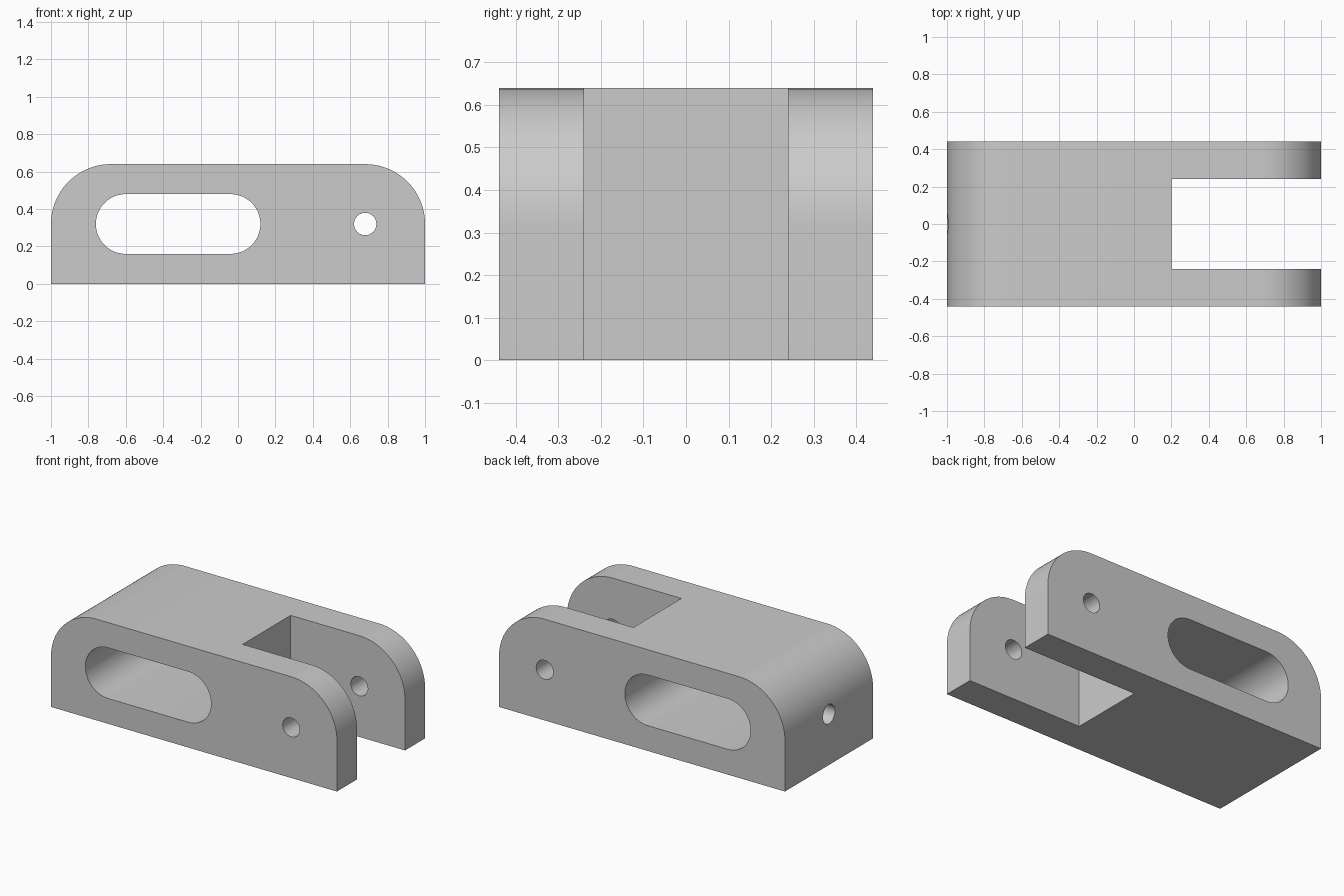
import bpy
import bmesh
from math import sin, cos, pi, radians
from mathutils import Matrix, Vector

cube = bpy.data.objects.get("Cube")
if cube:
    bpy.data.objects.remove(cube, do_unlink=True)

LENGTH, DEPTH, HEIGHT = 2.0, 0.88, 0.64
MID = HEIGHT / 2
STEPS = 24

# Single grey metal
grey = bpy.data.materials.new("grey metal")
grey.use_nodes = True
colour = (0.6, 0.6, 0.6, 1)
grey.diffuse_color = colour
grey.node_tree.nodes["Principled BSDF"].inputs["Base Color"].default_value = colour


def arc(cx, cz, r, start, end):
    angles = [radians(start + (end - start) * i / STEPS) for i in range(STEPS + 1)]
    return [(cx + r * cos(a), cz + r * sin(a)) for a in angles]


def prism(name, outline, y0, y1):
    """Extrude an x-z outline from y0 to y1."""
    bm = bmesh.new()
    face = bm.faces.new([bm.verts.new((x, y0, z)) for x, z in outline])
    new = bmesh.ops.extrude_face_region(bm, geom=[face])["geom"]
    verts = [g for g in new if isinstance(g, bmesh.types.BMVert)]
    bmesh.ops.translate(bm, verts=verts, vec=Vector((0, y1 - y0, 0)))
    bmesh.ops.recalc_face_normals(bm, faces=bm.faces)
    mesh = bpy.data.meshes.new(name)
    bm.to_mesh(mesh)
    bm.free()
    obj = bpy.data.objects.new(name, mesh)
    bpy.context.collection.objects.link(obj)
    return obj


def cut(target, cutter):
    mod = target.modifiers.new("cut", 'BOOLEAN')
    mod.operation = 'DIFFERENCE'
    mod.solver = 'EXACT'
    mod.object = cutter
    bpy.context.view_layer.objects.active = target
    bpy.ops.object.modifier_apply(modifier=mod.name)
    bpy.data.objects.remove(cutter, do_unlink=True)


# Block with rounded upper corners
edge = LENGTH / 2
outline = [(-edge, 0), (edge, 0)]
outline += arc(edge - MID, MID, MID, 0, 90)
outline += arc(-edge + MID, MID, MID, 90, 180)
body = prism("clevis_body", outline, -DEPTH / 2, DEPTH / 2)
body.data.materials.append(grey)

# Fork gap, open at the left end
gap = [(0.2, -0.1), (1.2, -0.1), (1.2, 0.8), (0.2, 0.8)]
cut(body, prism("fork_gap", gap, -0.24, 0.24))

# Long rounded slot through the solid end
slot = arc(-0.04, MID, 0.16, -90, 90) + arc(-0.6, MID, 0.16, 90, 270)
cut(body, prism("slot_cutter", slot, -1, 1))

# Pin hole through both fork arms
circle = arc(0.68, MID, 0.06, 0, 360)[:-1]
cut(body, prism("pin_hole", circle, -1, 1))

# Cross hole from the end face into the slot
circle = arc(0, 0, 0.06, 0, 360)[:-1]
end_hole = prism("end_hole", circle, 0, 0.7)
end_hole.data.transform(Matrix.Translation((-0.5, 0, MID)) @ Matrix.Rotation(pi / 2, 4, 'Z'))
cut(body, end_hole)

bpy.ops.object.select_all(action='DESELECT')
body.select_set(True)
bpy.context.view_layer.objects.active = body
bpy.ops.object.shade_smooth_by_angle(angle=radians(30))
